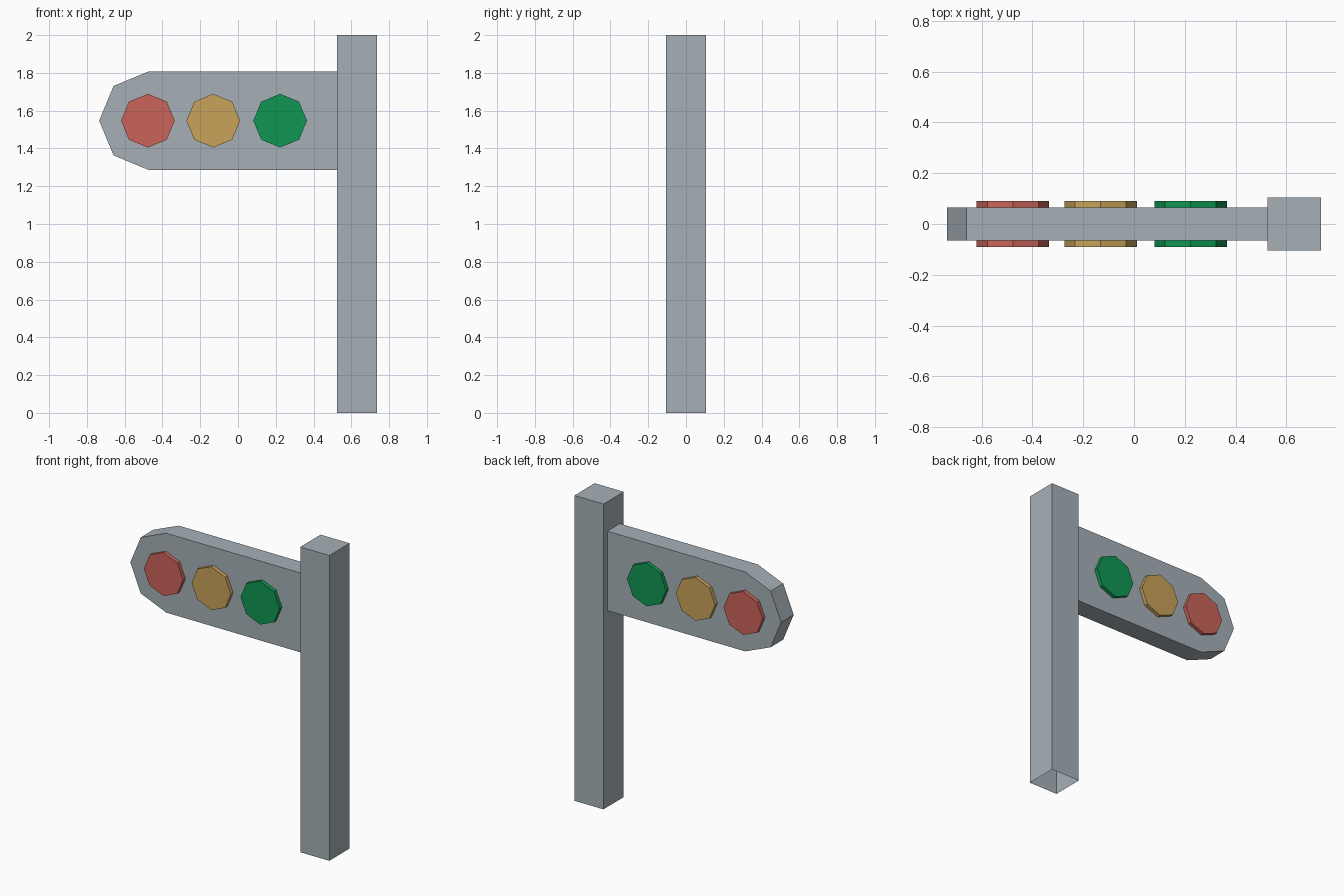
import bpy, bmesh, math

if "Cube" in bpy.data.objects:
    bpy.data.objects.remove(bpy.data.objects["Cube"])


def material(name, rgb):
    m = bpy.data.materials.new(name)
    m.diffuse_color = (*rgb, 1)
    m.use_nodes = True
    m.node_tree.nodes["Principled BSDF"].inputs["Base Color"].default_value = m.diffuse_color
    return m


grey = material("grey metal", (0.38, 0.435, 0.475))
red = material("red lamp", (0.584, 0.127, 0.102))
amber = material("amber lamp", (0.578, 0.361, 0.102))
green = material("green lamp", (0.005, 0.305, 0.087))


def prism(name, profile, y0, y1, mat, open_dir=None):
    """Extrude an x-z profile along y; drop the faces pointing along open_dir."""
    bm = bmesh.new()
    face = bm.faces.new([bm.verts.new((x, y0, z)) for x, z in profile])
    new = bmesh.ops.extrude_face_region(bm, geom=[face], use_keep_orig=True)["geom"]
    for v in new:
        if isinstance(v, bmesh.types.BMVert):
            v.co.y = y1
    bmesh.ops.recalc_face_normals(bm, faces=bm.faces)
    bm.normal_update()
    if open_dir:
        gone = [f for f in bm.faces
                if sum(a * b for a, b in zip(f.normal, open_dir)) > 0.99]
        bmesh.ops.delete(bm, geom=gone, context='FACES')
    me = bpy.data.meshes.new(name)
    bm.to_mesh(me)
    bm.free()
    me.materials.append(mat)
    ob = bpy.data.objects.new(name, me)
    bpy.context.collection.objects.link(ob)
    return ob


def arc(cx, cz, r, start, count):
    """Points on a circle in 45 degree steps."""
    return [(cx + r * math.cos(math.radians(start + 45 * i)),
             cz + r * math.sin(math.radians(start + 45 * i))) for i in range(count)]


HEIGHT = 1.547   # centre line of the arm
POST_X = 0.525   # side of the post that carries the arm

# Square post, hollow underneath
prism("post", [(POST_X, 0), (0.735, 0), (0.735, 2), (POST_X, 2)],
      -0.105, 0.105, grey, (0, 0, -1))

# Signal arm with a rounded free end, open where it meets the post
R = 0.26
prism("signal_arm",
      arc(-0.475, HEIGHT, R, 90, 5) + [(POST_X, HEIGHT - R), (POST_X, HEIGHT + R)],
      -0.065, 0.065, grey, (1, 0, 0))

# Octagonal lamps on both faces of the arm
for label, x, mat in (("red", -0.477, red), ("amber", -0.131, amber), ("green", 0.223, green)):
    for side, s in (("front", -1), ("back", 1)):
        prism(f"{label}_lamp_{side}", arc(x, HEIGHT, 0.142, 0, 8),
              s * 0.065, s * 0.09, mat, (0, -s, 0))
